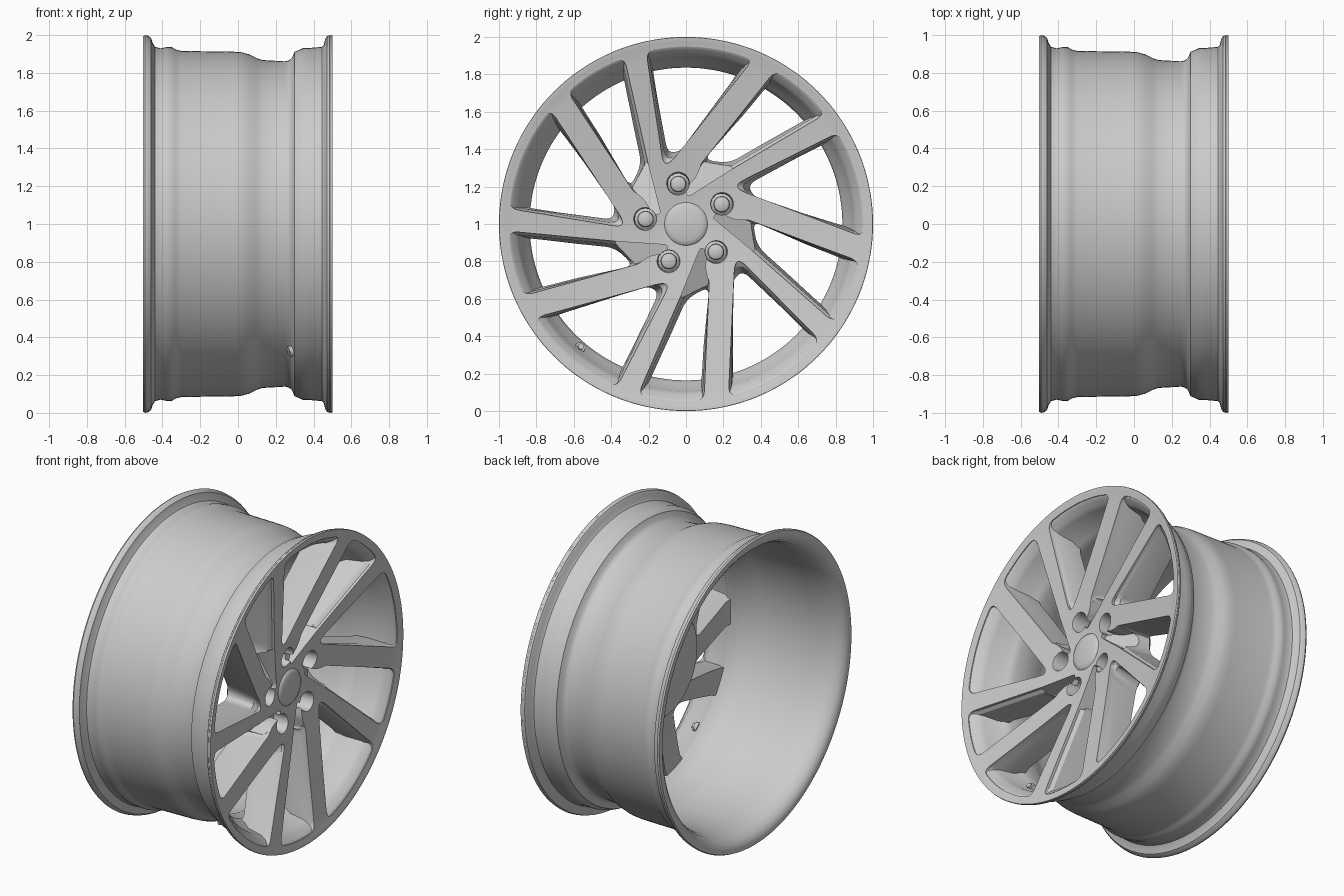
import bpy, bmesh
from math import cos, sin, radians, hypot, pi
from mathutils import Vector, Matrix

if "Cube" in bpy.data.objects:
    bpy.data.objects.remove(bpy.data.objects["Cube"])

C = Vector((0, 0, 1))          # wheel centre, axle runs along x


def finish(bm, name, angle=30, shade=True):
    bmesh.ops.remove_doubles(bm, verts=bm.verts, dist=1e-5)
    bmesh.ops.recalc_face_normals(bm, faces=bm.faces)
    me = bpy.data.meshes.new(name)
    bm.to_mesh(me)
    bm.free()
    ob = bpy.data.objects.new(name, me)
    bpy.context.collection.objects.link(ob)
    if shade:
        smooth(ob, angle)
    return ob


def smooth(ob, angle=30):
    bpy.ops.object.select_all(action='DESELECT')
    ob.select_set(True)
    bpy.context.view_layer.objects.active = ob
    bpy.ops.object.shade_smooth_by_angle(angle=radians(angle))


def lathe(bm, profile, n, closed=True, y=0, z=0):
    """Spin (x, r) points about an axle-parallel line through (y, z)."""
    rings = []
    for i in range(n):
        a = 2 * pi * i / n
        rings.append([bm.verts.new(C + Vector((x, y + r * cos(a), z + r * sin(a)))) for x, r in profile])
    m = len(profile)
    for i in range(n):
        p, q = rings[i], rings[(i + 1) % n]
        for j in range(m if closed else m - 1):
            k = (j + 1) % m
            bm.faces.new((p[j], p[k], q[k], q[j]))


def polar(r, deg):
    return Vector((r * cos(radians(deg)), r * sin(radians(deg))))


def turn(p, k):
    return Matrix.Rotation(radians(72 * k), 2) @ p


def rounded(pts, cut, steps=6):
    out = []
    for i, p in enumerate(pts):
        a, b = pts[i - 1], pts[(i + 1) % len(pts)]
        s = p + (a - p).normalized() * min(cut, .45 * (a - p).length)
        e = p + (b - p).normalized() * min(cut, .45 * (b - p).length)
        for j in range(steps + 1):
            t = j / steps
            out.append(s * (1 - t) ** 2 + p * 2 * t * (1 - t) + e * t * t)
    return out


def loft(bm, rings):
    vs = [[bm.verts.new(C + Vector(p)) for p in ring] for ring in rings]
    n = len(vs[0])
    for a, b in zip(vs, vs[1:]):
        for i in range(n):
            j = (i + 1) % n
            bm.faces.new((a[i], a[j], b[j], b[i]))
    bm.faces.new(vs[0])
    bm.faces.new(vs[-1][::-1])


def face_x(p):
    """Dished front face of the spokes."""
    return .355 + .14 * hypot(p[0], p[1])


def cut(ob, bm, name):
    cutter = finish(bm, name, shade=False)
    cutter.hide_render = True
    mod = ob.modifiers.new(name, 'BOOLEAN')
    mod.operation, mod.solver, mod.object = 'DIFFERENCE', 'EXACT', cutter
    bpy.context.view_layer.objects.active = ob
    bpy.ops.object.modifier_apply(modifier=mod.name)
    bpy.data.objects.remove(cutter)


# Rim barrel: outer surface front to back, then inner surface back to front
bm = bmesh.new()
lathe(bm, [(.492, .992), (.485, .999), (.472, .995), (.462, .98), (.455, .95), (.445, .938), (.38, .932),
           (.345, .932), (.325, .922), (.30, .912), (.285, .88), (.27, .866), (.25, .861), (.13, .868),
           (.10, .878), (.06, .898), (.02, .909), (-.02, .912), (-.30, .916), (-.33, .924), (-.35, .936),
           (-.38, .936), (-.41, .93), (-.44, .938), (-.452, .96), (-.46, .985), (-.475, .996), (-.492, 1),
           (-.502, .995), (-.503, .975), (-.498, .955), (-.48, .93), (-.44, .908), (-.38, .895), (-.3, .888),
           (0, .882), (.06, .865), (.12, .84), (.25, .836), (.29, .85), (.32, .875), (.42, .895), (.45, .912),
           (.468, .932), (.482, .943), (.486, .955)], 144)
finish(bm, "rim_barrel", 35)

# Spoke disc: dished solid of revolution with the front rim face, windows are cut out of it
bm = bmesh.new()
lathe(bm, [(.365, 0), (.372, .12), (face_x((.3, 0)), .3), (face_x((.6, 0)), .6), (face_x((.9, 0)), .9),
           (.493, .97), (.499, .99), (.499, .998), (.492, 1), (.48, .996), (.475, .975), (.462, .95),
           (.44, .92), (.35, .90), (.30, .86),
           (.265, .848), (.27, .80), (.225, .55), (.19, .37), (.15, .33), (.15, .1), (.30, .1), (.30, 0)],
      144, closed=False)
disc = finish(bm, "spokes", shade=False)

# Window outlines, (front, back): wide one between pairs, narrow one inside a pair
V = Vector
R = .951
wide = ([polar(R, a) for a in (103, 94.2, 85.4, 76.6, 67.8)] + [V((-.085, .325)), V((-.122, .325))],
        [polar(R, a) for a in (101.3, 93, 85, 77.5, 70)] + [V((-.015, .40)), V((-.095, .39))])
narrow = ([polar(R, a) for a in (59.8, 52.5, 45.5, 38.3)] + [V((.21, .272)), V((.055, .29))],
          [polar(R, a) for a in (58, 52, 46, 40.5)] + [V((.235, .335)), V((.10, .35))])
bm = bmesh.new()
for front, back in (wide, narrow):
    for k in range(5):
        def ring(t, fx):
            pts = rounded([turn(f.lerp(b, t), k) for f, b in zip(front, back)], .055)
            return [(fx(p), p.x, p.y) for p in pts]
        loft(bm, [ring(0, lambda p: .65), ring(0, lambda p: face_x(p) - .018),
                  ring(.4, lambda p: face_x(p) - .04), ring(1, lambda p: .14), ring(1, lambda p: 0)])
cut(disc, bm, "window_cutter")

# Swirl channels running from the narrow windows to the hub
bm = bmesh.new()
for k in range(5):
    pts = rounded([turn(V(p), k) for p in ((.26, .303), (.01, .145), (-.005, .185), (.055, .25), (.09, .335))],
                  .025, 5)
    loft(bm, [[(.6, p.x, p.y) for p in pts],
              [(.352 - .45 * max(0, p.length - .15), p.x, p.y) for p in pts]])
cut(disc, bm, "channel_cutter")

# Bolt wells
BOLTS = [polar(.218, 101 + 72 * k) for k in range(5)]
bm = bmesh.new()
for b in BOLTS:
    lathe(bm, [(.22, 0), (.22, .056), (.375, .058), (.395, .064), (.6, .064), (.6, 0)], 32, False, b.x, b.y)
cut(disc, bm, "well_cutter")
smooth(disc, 28)

# Wheel bolts with collar and domed head
for i, b in enumerate(BOLTS):
    bm = bmesh.new()
    lathe(bm, [(.302, 0), (.30, .03), (.294, .04), (.284, .044), (.25, .044), (.24, .057), (.21, .057), (.21, 0)],
          32, False, b.x, b.y)
    finish(bm, f"wheel_bolt_{i + 1}")

# Domed centre cap
bm = bmesh.new()
lathe(bm, [(.393, 0), (.392, .03), (.389, .06), (.385, .09), (.380, .108), (.372, .115), (.33, .115), (.33, 0)],
      64, False)
finish(bm, "centre_cap", 40)

# Tyre valve through the sloped barrel wall
d = polar(1, -130.6)
a, b = (V((x, d.x * r, d.y * r)) for x, r in ((.268, .892), (.345, .862)))
axis = b - a
rot = axis.to_track_quat('Z', 'Y').to_matrix().to_4x4()
bm = bmesh.new()
for t, rad, length in ((.5, .018, axis.length), (.14, .03, .022), (.7, .03, .022)):
    bmesh.ops.create_cone(bm, cap_ends=True, segments=20, radius1=rad, radius2=rad * .9, depth=length,
                          matrix=Matrix.Translation(C + a + axis * t) @ rot)
finish(bm, "valve")
